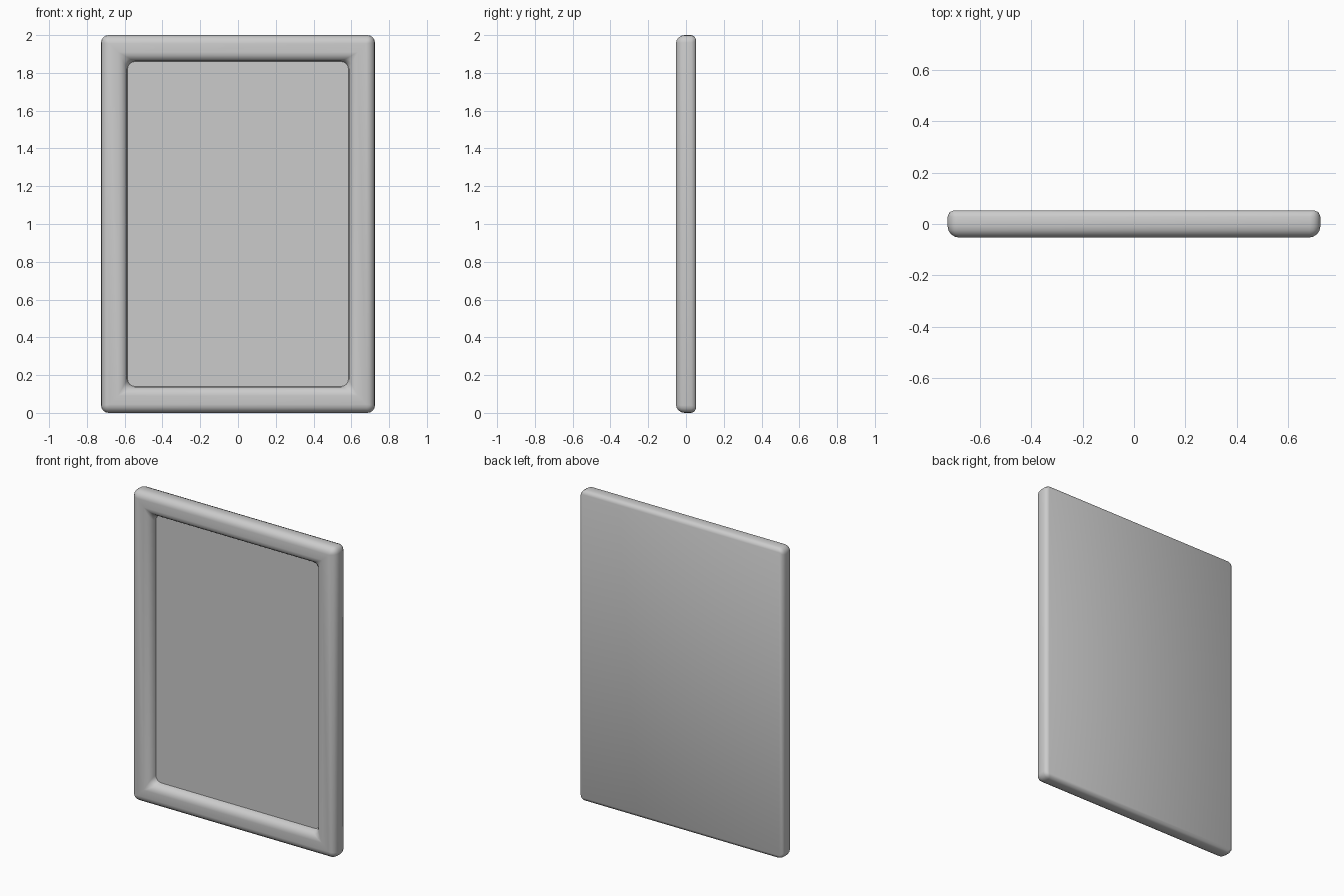
import bpy
import bmesh
from math import sin, cos, pi, radians

if "Cube" in bpy.data.objects:
    bpy.data.objects.remove(bpy.data.objects["Cube"], do_unlink=True)

HALF_W, HALF_H, HALF_D = 0.725, 1.0, 0.053
BORDER, CORNER, STEPS = 0.14, 0.04, 4
PANEL_Y = 0.0

grey = bpy.data.materials.new("light grey")
grey.use_nodes = True
colour = (0.6, 0.6, 0.6, 1)
grey.diffuse_color = colour
grey.node_tree.nodes["Principled BSDF"].inputs["Base Color"].default_value = colour


def ring(bm, inset, y, r):
    """Rounded rectangle, counterclockwise from the front, starting top left."""
    verts = []
    for c, (sx, sz) in enumerate([(-1, 1), (-1, -1), (1, -1), (1, 1)]):
        cx, cz = sx * (HALF_W - inset - r), sz * (HALF_H - inset - r)
        for i in range(STEPS + 1):
            a = (c + 1 + i / STEPS) * pi / 2
            verts.append(bm.verts.new((cx + r * cos(a), y, HALF_H + cz + r * sin(a))))
    return verts


def finish(bm, name, smooth):
    bmesh.ops.remove_doubles(bm, verts=bm.verts, dist=1e-5)
    for f in bm.faces:
        f.smooth = smooth
    mesh = bpy.data.meshes.new(name)
    bm.to_mesh(mesh)
    bm.free()
    mesh.materials.append(grey)
    ob = bpy.data.objects.new(name, mesh)
    bpy.context.collection.objects.link(ob)


# Frame section from the back edge, round the outside, to the inner lip:
# each entry is (inset, depth, corner radius)
BACK_R, FRONT_R, LIP_R = 0.025, 0.045, 0.05
section = []
for i in range(3):
    a = i / 2 * pi / 2
    d = BACK_R * (1 - sin(a))
    section.append((d, HALF_D - BACK_R * (1 - cos(a)), CORNER * (1 - d / BACK_R)))
for i in range(STEPS + 1):
    a = i / STEPS * pi / 2
    d = FRONT_R * (1 - cos(a))
    section.append((d, -HALF_D + FRONT_R * (1 - sin(a)), CORNER * (1 - d / FRONT_R)))
for i in range(STEPS + 1):
    a = i / STEPS * pi / 2
    d = BORDER - LIP_R * (1 - sin(a))
    y = -HALF_D + (HALF_D + PANEL_Y) * (1 - cos(a))
    section.append((d, y, CORNER * sin(a)))

# Frame with closed back
bm = bmesh.new()
rings = [ring(bm, *s) for s in section]
n = len(rings[0])
for outer, inner in zip(rings, rings[1:]):
    for i in range(n):
        j = (i + 1) % n
        bm.faces.new((outer[i], outer[j], inner[j], inner[i]))
top_left, low_left, low_right, top_right = rings[0][::STEPS + 1]
bm.faces.new((top_left, top_right, low_right, low_left))
finish(bm, "frame", True)

# Flat recessed panel
bm = bmesh.new()
bm.faces.new(ring(bm, BORDER, PANEL_Y, CORNER))
finish(bm, "panel", False)
